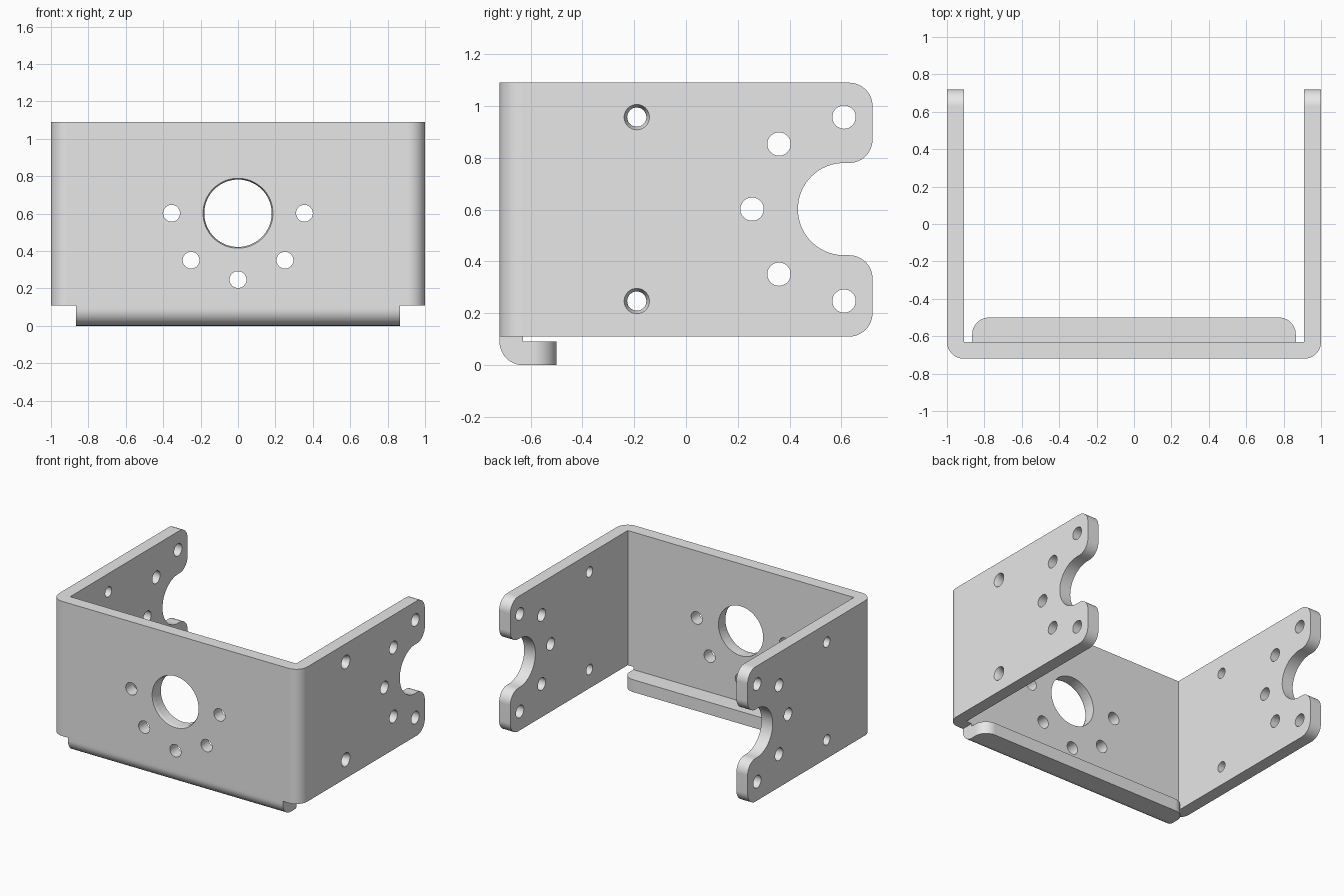
import bpy
import bmesh
from math import radians, sin, cos
from mathutils import Matrix, Vector

if "Cube" in bpy.data.objects:
    bpy.data.objects.remove(bpy.data.objects["Cube"], do_unlink=True)

T = 0.09                 # sheet thickness and bend radius
BACK, FRONT = 0.72, -0.72
LOW, HIGH = 0.11, 1.09   # channel height range
MID = 0.602              # height of the hole pattern centre
PIVOT = 0.61             # depth of the side pattern centre

steel = bpy.data.materials.new("plain_grey_metal")
steel.use_nodes = True
grey = (0.8, 0.8, 0.8, 1)
steel.diffuse_color = grey
steel.node_tree.nodes["Principled BSDF"].inputs["Base Color"].default_value = grey


def make_object(name, bm):
    bmesh.ops.recalc_face_normals(bm, faces=bm.faces)
    mesh = bpy.data.meshes.new(name)
    bm.to_mesh(mesh)
    bm.free()
    mesh.materials.append(steel)
    obj = bpy.data.objects.new(name, mesh)
    bpy.context.collection.objects.link(obj)
    return obj


def prism(points, direction):
    bm = bmesh.new()
    face = bm.faces.new([bm.verts.new(p) for p in points])
    grown = bmesh.ops.extrude_face_region(bm, geom=[face])["geom"]
    verts = [v for v in grown if isinstance(v, bmesh.types.BMVert)]
    bmesh.ops.translate(bm, verts=verts, vec=direction)
    return bm


def round_edges(bm, axis, test):
    """Round the edges that run along an axis and whose centre passes the test."""
    picked = []
    for e in bm.edges:
        a, b = (v.co for v in e.verts)
        if abs((b - a).normalized()[axis]) > 0.99 and test((a + b) / 2):
            picked.append(e)
    bmesh.ops.bevel(bm, geom=picked, offset=T, segments=12, profile=0.5, affect='EDGES')


def arc(cy, cz, r, start, end, steps):
    angles = [radians(start + (end - start) * i / steps) for i in range(steps + 1)]
    return [(cy + r * cos(a), cz + r * sin(a)) for a in angles]


def cut(obj, bm):
    tool = make_object("cutter", bm)
    tool.hide_render = True
    mod = obj.modifiers.new("cut", 'BOOLEAN')
    mod.operation = 'DIFFERENCE'
    mod.solver = 'EXACT'
    mod.object = tool
    bpy.context.view_layer.objects.active = obj
    bpy.ops.object.modifier_apply(modifier=mod.name)
    bpy.data.objects.remove(tool, do_unlink=True)


TO_X = Matrix.Rotation(radians(90), 4, 'Y')
TO_Y = Matrix.Rotation(radians(-90), 4, 'X')


def drill(obj, turn, centre, r1, r2, depth, sides=32):
    bm = bmesh.new()
    bmesh.ops.create_cone(bm, cap_ends=True, segments=sides, radius1=r1, radius2=r2,
                          depth=depth, matrix=Matrix.Translation(centre) @ turn)
    cut(obj, bm)


def finish(obj):
    bpy.ops.object.select_all(action='DESELECT')
    obj.select_set(True)
    bpy.context.view_layer.objects.active = obj
    bpy.ops.object.shade_smooth_by_angle(angle=radians(30))
    mod = obj.modifiers.new("even_shading", 'WEIGHTED_NORMAL')
    mod.keep_sharp = True


# U-shaped channel: front plate and two side plates
half = [(1, BACK), (1 - T, BACK), (1 - T, FRONT + T)]
outline = [(1, FRONT)] + half + [(-x, y) for x, y in reversed(half)] + [(-1, FRONT)]
bm = prism([(x, y, LOW) for x, y in outline], (0, 0, HIGH - LOW))
round_edges(bm, 2, lambda c: c.y < FRONT + 0.01)
round_edges(bm, 0, lambda c: c.y > BACK - 0.01)
channel = make_object("channel", bm)

# Open round notch with flared mouth in both side plates
R = 0.178
shape = arc(PIVOT, MID, R, 90, 270, 40)
shape += arc(BACK - T, MID - R - T, T, 90, 0, 12)
shape += [(BACK + T, MID - R - T), (BACK + T, MID + R + T)]
shape += arc(BACK - T, MID + R + T, T, 0, -90, 12)
cut(channel, prism([(-1.2, y, z) for y, z in shape], (2.4, 0, 0)))

# Bolt circle holes, side plates and front plate
RING = 0.355
for deg in (90, 135, 180, 225, 270):
    a = radians(deg)
    drill(channel, TO_X, (0, PIVOT + RING * cos(a), MID + RING * sin(a)), 0.045, 0.045, 2.4)
for deg in (0, 180, 225, 270, 315):
    a = radians(deg)
    drill(channel, TO_Y, (RING * cos(a), FRONT, MID + RING * sin(a)), 0.045, 0.045, 0.4)

# Screw holes, countersunk on the left plate
for z in (MID - RING, MID + RING):
    drill(channel, TO_X, (0, -0.19, z), 0.037, 0.037, 2.4)
    drill(channel, TO_X, (0.995, -0.19, z), 0.033, 0.061, 0.07)

# Large front hole with a small chamfer
drill(channel, TO_Y, (0, FRONT, MID), 0.18, 0.18, 0.4, 64)
drill(channel, TO_Y, (0, FRONT + 0.005, MID), 0.194, 0.1765, 0.05, 64)
finish(channel)

# Bottom lip folded back under the front plate
W, LIP = 0.865, -0.5
section = [(FRONT, LOW), (FRONT, 0), (LIP, 0), (LIP, T), (FRONT + T, T), (FRONT + T, LOW)]
bm = prism([(-W, y, z) for y, z in section], (2 * W, 0, 0))
round_edges(bm, 0, lambda c: c.y < FRONT + 0.01 and c.z < 0.01)
round_edges(bm, 2, lambda c: c.y > LIP - 0.01)
finish(make_object("bottom_lip", bm))
